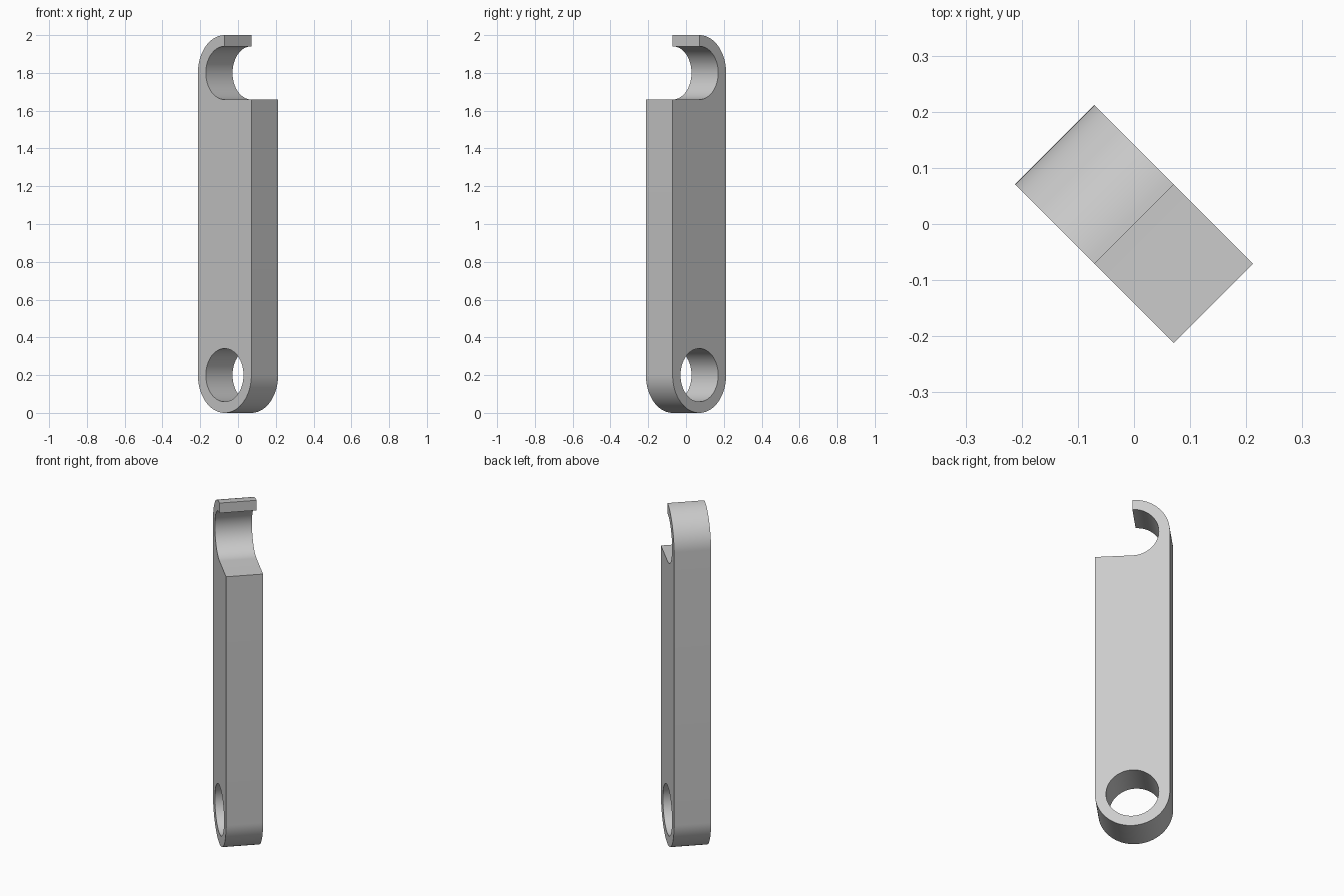
import bpy, bmesh
from math import cos, sin, pi, radians

cube = bpy.data.objects.get("Cube")
if cube:
    bpy.data.objects.remove(cube, do_unlink=True)

HALF_W, HOLE_R, HALF_T = 0.2, 0.141, 0.1
LOW, HIGH = 0.2, 1.8      # heights of the two bore centres


def arc(height, radius, start, end, steps):
    """Points on an arc centred on the bar's middle line, angles in degrees."""
    angles = [radians(start + (end - start) * i / steps) for i in range(steps + 1)]
    return [(radius * cos(a), height + radius * sin(a)) for a in angles]


# Outline: rounded foot, straight back, hooked top, open seat and flat shelf
outline = arc(LOW, HALF_W, 0, -180, 48)
outline += arc(HIGH, HALF_W, 180, 90, 24)
outline += arc(HIGH, HOLE_R, 90, 270, 48)
outline.append((HALF_W, HIGH - HOLE_R))

# Round bore in the foot
bore = arc(LOW, HOLE_R, 0, 360, 64)[:-1]

curve = bpy.data.curves.new("hooked_link", 'CURVE')
curve.dimensions = '2D'
curve.fill_mode = 'BOTH'
curve.extrude = HALF_T
for points in (outline, bore):
    spline = curve.splines.new('POLY')
    spline.points.add(len(points) - 1)
    for p, (x, y) in zip(spline.points, points):
        p.co = (x, y, 0, 1)
    spline.use_cyclic_u = True

link = bpy.data.objects.new("hooked_link", curve)
bpy.context.collection.objects.link(link)
link.rotation_euler = (pi / 2, 0, -pi / 4)

# Turn the filled profile into one welded solid
bpy.ops.object.select_all(action='DESELECT')
link.select_set(True)
bpy.context.view_layer.objects.active = link
bpy.ops.object.convert(target='MESH')
bpy.ops.object.transform_apply(location=False, rotation=True, scale=False)
bm = bmesh.new()
bm.from_mesh(link.data)
bmesh.ops.remove_doubles(bm, verts=bm.verts, dist=0.0001)
bmesh.ops.recalc_face_normals(bm, faces=bm.faces)
bmesh.ops.dissolve_limit(bm, angle_limit=radians(0.5), verts=bm.verts, edges=bm.edges)
bmesh.ops.triangulate(bm, faces=[f for f in bm.faces if len(f.verts) > 4])
bm.to_mesh(link.data)
bm.free()
bpy.ops.object.shade_smooth_by_angle(angle=radians(30))

# Plain grey metal
grey = bpy.data.materials.new("grey")
grey.use_nodes = True
colour = (0.6, 0.6, 0.6, 1)
grey.diffuse_color = colour
grey.node_tree.nodes["Principled BSDF"].inputs["Base Color"].default_value = colour
link.data.materials.clear()
link.data.materials.append(grey)
